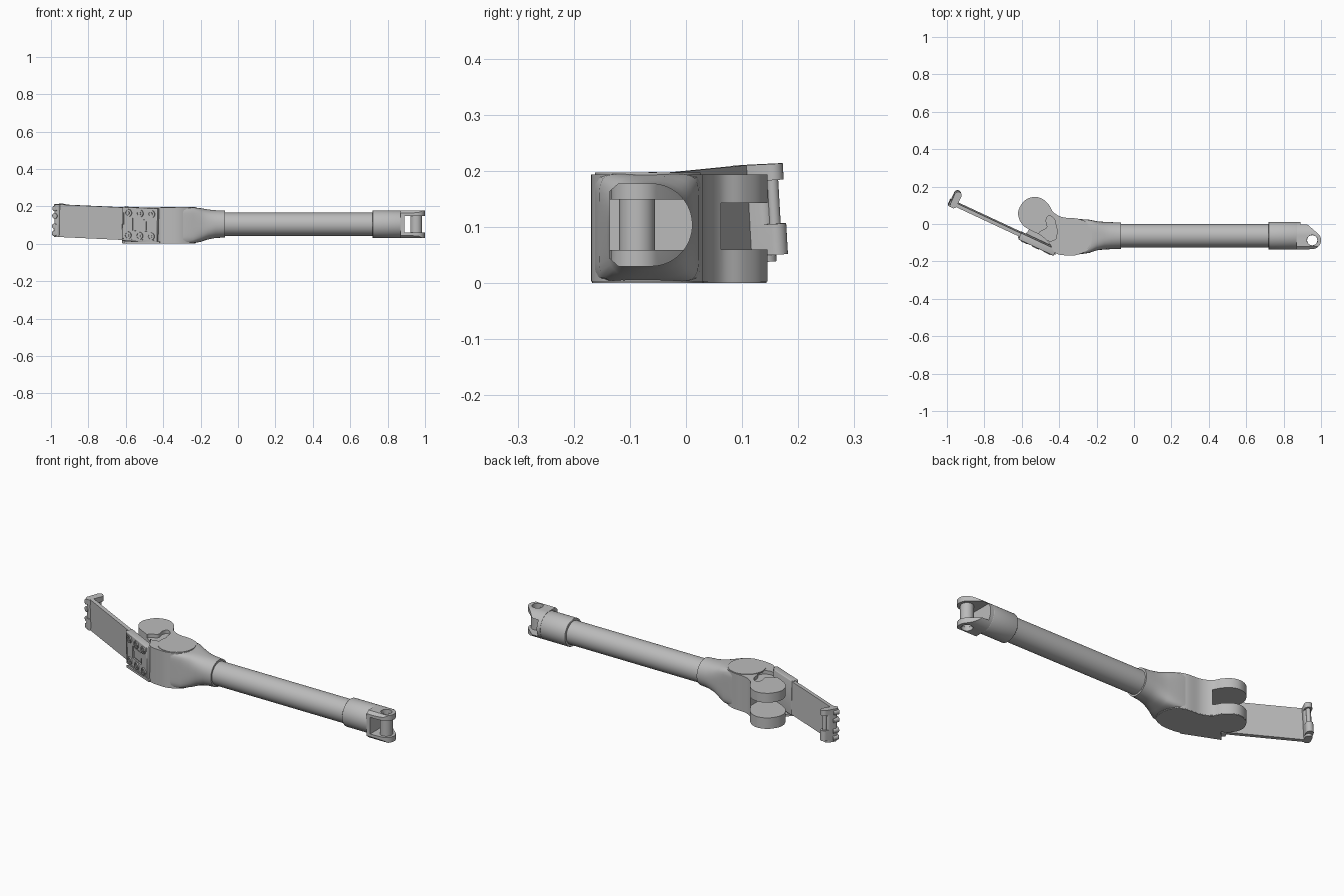
import bpy, bmesh, math
from math import pi, sin, cos, radians
from mathutils import Matrix, Vector

if "Cube" in bpy.data.objects:
    bpy.data.objects.remove(bpy.data.objects["Cube"], do_unlink=True)

grey = bpy.data.materials.new("plain grey")
grey.use_nodes = True
GREY = (0.5, 0.5, 0.5, 1)
grey.diffuse_color = GREY
grey.node_tree.nodes["Principled BSDF"].inputs["Base Color"].default_value = GREY

T = Matrix.Translation
ALONG_X = Matrix.Rotation(pi / 2, 4, 'Y')
ALONG_Y = Matrix.Rotation(-pi / 2, 4, 'X')


def finish(name, bm, matrix=None, bevel=0):
    if bevel:
        edges = [e for e in bm.edges if len(e.link_faces) == 2 and e.calc_face_angle() > 0.7]
        bmesh.ops.bevel(bm, geom=edges, offset=bevel, segments=3, profile=0.5, affect='EDGES')
    if matrix:
        bm.transform(matrix)
    bmesh.ops.recalc_face_normals(bm, faces=bm.faces)
    mesh = bpy.data.meshes.new(name)
    bm.to_mesh(mesh)
    bm.free()
    mesh.materials.append(grey)
    ob = bpy.data.objects.new(name, mesh)
    bpy.context.collection.objects.link(ob)
    return ob


def prism(name, pts, z0, z1, matrix=None, bevel=0):
    bm = bmesh.new()
    face = bm.faces.new([bm.verts.new((x, y, z0)) for x, y in pts])
    top = bmesh.ops.extrude_face_region(bm, geom=[face])["geom"]
    bmesh.ops.translate(bm, verts=[v for v in top if isinstance(v, bmesh.types.BMVert)], vec=(0, 0, z1 - z0))
    return finish(name, bm, matrix, bevel)


def box(name, lo, hi, matrix=None, bevel=0):
    pts = [(lo[0], lo[1]), (hi[0], lo[1]), (hi[0], hi[1]), (lo[0], hi[1])]
    return prism(name, pts, lo[2], hi[2], matrix, bevel)


def arc(cx, cy, r, a0=0, a1=360, n=48):
    steps = n if a1 - a0 == 360 else n + 1
    return [(cx + r * cos(radians(a0 + (a1 - a0) * i / n)),
             cy + r * sin(radians(a0 + (a1 - a0) * i / n))) for i in range(steps)]


def spline(points, n=6):
    # closed smooth outline through a few points
    p = [Vector(q) for q in points]
    out = []
    for i in range(len(p)):
        a, b, c, d = p[i - 1], p[i], p[(i + 1) % len(p)], p[(i + 2) % len(p)]
        for k in range(n):
            t = k / n
            out.append(tuple(0.5 * (2 * b + (c - a) * t + (2 * a - 5 * b + 4 * c - d) * t ** 2
                                    + (3 * b - a - 3 * c + d) * t ** 3)))
    return out


def loft(name, sections, n=64):
    # superellipse sections along x
    bm = bmesh.new()
    rings = []
    for x, yc, zc, ry, rz, e in sections:
        ring = []
        for i in range(n):
            c, s = cos(2 * pi * i / n), sin(2 * pi * i / n)
            k = (abs(c) ** e + abs(s) ** e) ** (-1 / e)
            ring.append(bm.verts.new((x, yc + ry * k * c, zc + rz * k * s)))
        rings.append(ring)
    for a, b in zip(rings, rings[1:]):
        for i in range(n):
            bm.faces.new((a[i - 1], a[i], b[i], b[i - 1]))
    bm.faces.new(rings[0])
    bm.faces.new(rings[-1])
    return finish(name, bm)


def boolean(ob, cutter, op='DIFFERENCE'):
    mod = ob.modifiers.new("cut", 'BOOLEAN')
    mod.object, mod.operation, mod.solver = cutter, op, 'EXACT'
    deps = bpy.context.evaluated_depsgraph_get()
    mesh = bpy.data.meshes.new_from_object(ob.evaluated_get(deps))
    ob.modifiers.clear()
    ob.data = mesh
    bpy.data.objects.remove(cutter, do_unlink=True)


# Long tube with its collar and end sleeve
AY, AZ = -0.0625, 0.104
axis = T((0, AY, AZ)) @ ALONG_X
prism("long_tube", arc(0, 0, 0.062, n=64), -0.1, 0.75, axis)
prism("end_sleeve", arc(0, 0, 0.074, n=64), 0.72, 0.87, axis, 0.003)

# Clevis: D-shaped section trimmed to the side outline, slotted and drilled
PIN = (0.953, -0.087)
outline = [(0.869, 0.02), (0.905, 0.012), (0.93, -0.005)] + arc(*PIN, 0.047, -90, 45, 16)[::-1] + [(0.869, -0.14)]
clevis = prism("clevis", outline, 0, 0.25)
section = arc(0, 0, 0.074, -90, 90, 32) + [(-0.058, 0.074), (-0.074, 0.06), (-0.074, -0.06), (-0.058, -0.074)]
swap = Matrix(((0, 0, 1, 0), (1, 0, 0, AY), (0, 1, 0, AZ), (0, 0, 0, 1)))
boolean(clevis, prism("section", section, 0.8, 1.1, swap), 'INTERSECT')
boolean(clevis, box("slot", (0.89, -0.3, 0.059), (1.1, 0.3, 0.149)))
boolean(clevis, prism("pin_hole", arc(*PIN, 0.028), -0.1, 0.3))
pin = prism("clevis_pin", arc(*PIN, 0.032), 0.05, 0.158)
boolean(pin, prism("bore", arc(*PIN, 0.027), -0.1, 0.3))

# Flared neck from the round tube into the square elbow
loft("flared_neck", [(-0.07, AY, 0.105, 0.071, 0.072, 2), (-0.12, AY, 0.105, 0.072, 0.074, 2.2),
                     (-0.16, AY, 0.103, 0.074, 0.080, 2.6), (-0.20, -0.063, 0.1, 0.078, 0.090, 4),
                     (-0.24, -0.066, 0.099, 0.089, 0.096, 8), (-0.30, -0.068, 0.099, 0.095, 0.096, 14)])

# Elbow housing with two rounded lobes split by a gap
housing_outline = spline([(-0.30, 0.028), (-0.38, 0.036), (-0.43, 0.062), (-0.455, 0.102), (-0.49, 0.134),
                          (-0.535, 0.145), (-0.585, 0.125), (-0.617, 0.075), (-0.615, 0.03), (-0.59, -0.01),
                          (-0.55, -0.035), (-0.50, -0.06), (-0.455, -0.10), (-0.42, -0.155), (-0.36, -0.168),
                          (-0.30, -0.164), (-0.24, -0.13), (-0.225, -0.065), (-0.245, 0.0)])
housing = prism("elbow_housing", housing_outline, 0.003, 0.194)
boolean(housing, box("gap", (-0.8, -0.3, 0.06), (-0.43, 0.3, 0.143)))
kidney = spline([(-0.455, 0.045), (-0.425, 0.025), (-0.415, -0.02), (-0.40, -0.06), (-0.44, -0.09),
                 (-0.50, -0.075), (-0.505, -0.045), (-0.465, -0.02), (-0.47, 0.02)])
boolean(housing, prism("recess", kidney, 0.175, 0.3))
prism("top_cap", arc(-0.32, -0.068, 0.094, n=64), 0.19, 0.197)
prism("bottom_cover", [(-0.53 + (x + 0.53) * 0.99, y * 0.99) for x, y in housing_outline], 0, 0.005)
prism("bottom_lip", [(-0.61, -0.085), (-0.42, -0.165), (-0.40, -0.1), (-0.56, -0.03)], 0, 0.012)

# Slanted frame shared by the mount, the long plate and the end bracket
M = (T((-0.515, -0.098, 0.103)) @ Matrix.Rotation(radians(-25), 4, 'Z')
     @ Matrix.Rotation(radians(2.4), 4, 'Y') @ Matrix.Rotation(radians(2.5), 4, 'X'))
mount = box("mount_block", (-0.104, -0.026, -0.091), (0.104, 0.012, 0.091), M, 0.004)
boolean(mount, box("window", (-0.043, -0.1, -0.034), (0.043, -0.016, 0.034), M))
boolean(mount, box("panel", (-0.095, -0.1, -0.08), (0.095, -0.023, 0.08), M))
box("window_pad", (-0.036, -0.02, -0.027), (0.036, 0, 0.027), M)
box("long_plate", (-0.49, -0.010, -0.087), (0.1, 0.010, 0.087), M)

# Mount bolts: ringed heads in two rows
for row in (-0.06, 0.06):
    for col in (-0.068, 0, 0.068):
        place = M @ T((col, 0, row)) @ ALONG_Y
        bolt = prism("mount_bolt", arc(0, 0, 0.02, n=24), -0.030, -0.01, place)
        boolean(bolt, prism("ring", arc(0, 0, 0.014, n=24), -0.1, -0.026, place))
        prism("bolt_socket", arc(0, 0, 0.008, n=6), -0.03, -0.02, place)

# End bracket: back bar, hinge knuckles, pin and edge screws
bar = arc(-0.496, 0.0, 0.018, 180, 360, 12) + arc(-0.496, 0.03, 0.018, 0, 180, 12)
prism("bracket_bar", bar, -0.087, 0.087, M)
knuckle = arc(-0.496, -0.005, 0.018, 180, 360, 12) + arc(-0.496, 0.052, 0.019, 0, 180, 12)
for lo, hi, chamfer in ((-0.075, -0.02, -1), (0.058, 0.087, 1)):
    k = prism("bracket_knuckle", knuckle, lo, hi, M)
    edge = hi if chamfer > 0 else lo
    wedge = [(0.025, edge + chamfer * 0.01), (0.1, edge - chamfer * 0.035), (0.1, edge + chamfer * 0.05)]
    boolean(k, prism("chamfer", wedge, -0.6, -0.4, M @ swap.to_3x3().to_4x4()))
prism("hinge_pin", arc(-0.496, 0.05, 0.011, n=24), -0.03, 0.065, M)
for z in (-0.068, -0.03, 0.025, 0.066):
    prism("edge_screw", arc(0, 0, 0.015, n=24), -0.022, 0.012, M @ T((-0.505, 0, z)) @ ALONG_Y, 0.003)

# Smooth curved walls, crisp edges
bpy.ops.object.select_all(action='DESELECT')
for ob in bpy.context.collection.objects:
    if ob.type == 'MESH':
        ob.select_set(True)
        bpy.context.view_layer.objects.active = ob
bpy.ops.object.shade_smooth_by_angle(angle=radians(32))
